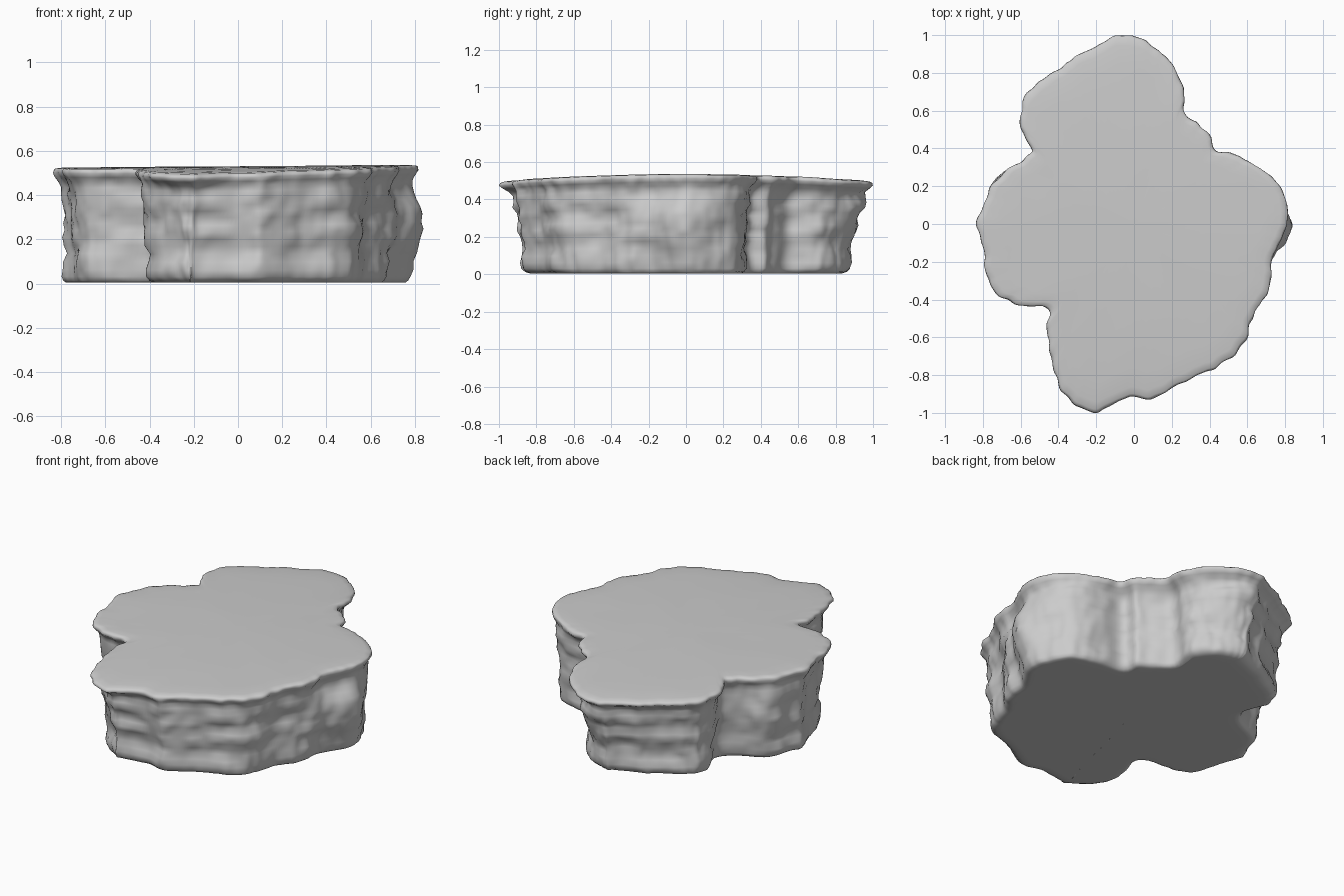
import bpy, bmesh, math
from mathutils import Vector, noise

if "Cube" in bpy.data.objects:
    bpy.data.objects.remove(bpy.data.objects["Cube"])

# Top rim outline, counter-clockwise
RIM = [(.82,.02),(.81,.12),(.77,.20),(.70,.28),(.62,.33),(.52,.37),(.42,.39),(.41,.46),(.34,.53),(.27,.58),
       (.26,.74),(.22,.83),(.14,.92),(.06,.97),(-.02,1),(-.12,1),(-.20,.935),(-.30,.90),(-.40,.82),(-.52,.74),
       (-.59,.66),(-.61,.53),(-.58,.46),(-.53,.385),(-.63,.31),(-.72,.25),(-.77,.17),(-.79,.10),(-.84,.01),
       (-.80,-.10),(-.79,-.22),(-.77,-.30),(-.72,-.38),(-.62,-.425),(-.44,-.445),(-.46,-.53),(-.45,-.66),
       (-.42,-.80),(-.38,-.88),(-.30,-.97),(-.20,-1),(-.12,-.95),(0,-.91),(.10,-.93),(.20,-.87),(.32,-.81),
       (.44,-.76),(.54,-.69),(.60,-.60),(.63,-.48),(.70,-.38),(.73,-.28),(.72,-.20),(.78,-.08)]
# Side profile: (height fraction, inward offset)
PROFILE = [(.01,.17),(.025,.145),(.06,.125),(.12,.12),(.19,.125),(.26,.135),(.33,.13),(.40,.115),(.46,.105),
           (.52,.105),(.59,.105),(.65,.095),(.71,.085),(.77,.085),(.83,.08),(.88,.06),(.92,.026),(.955,0),
           (.98,.003),(.993,.015)]
# Local bulges on the cliff: centre, outward push, radius
BULGES = [((.79,-.05,.27),.085,.13), ((.73,-.22,.25),.04,.1), ((-.68,.26,.26),.035,.15),
          ((-.78,-.05,.05),.02,.1), ((-.05,.95,.38),.045,.15), ((.78,0,.09),.02,.12)]
# Full-height swellings (+) and grooves (-): x, y, push, radius
COLUMNS = [(.12,-.88,.065,.24), (.48,-.71,.035,.18), (.68,.28,.025,.14), (-.44,-.70,.045,.16),
           (-.75,.20,.025,.14), (-.43,-.44,-.03,.05), (.34,.52,-.025,.07), (.27,.60,-.035,.045),
           (.415,.41,-.035,.045)]
COUNT = 360


def resample(points, count):
    pts = [Vector(p) for p in points]
    steps = [(pts[(i + 1) % len(pts)] - p).length for i, p in enumerate(pts)]
    gap, out, i, start = sum(steps) / count, [], 0, 0.0
    for k in range(count):
        d = k * gap
        while d > start + steps[i] and i < len(pts) - 1:
            start += steps[i]
            i += 1
        out.append(pts[i].lerp(pts[(i + 1) % len(pts)], (d - start) / steps[i]))
    return out


def smooth(points, passes):
    for _ in range(passes):
        points = [(points[i - 1] + p * 2 + points[(i + 1) % len(points)]) / 4 for i, p in enumerate(points)]
    return points


def top_height(x, y):
    return .53 - .032 * y * y + .008 * x + .003 * noise.noise(Vector((x * 4, y * 4, 7)))


rim = smooth(resample(RIM, COUNT), 1)
soft = smooth(rim, 15)
normals = []
for i in range(COUNT):
    t = soft[(i + 3) % COUNT] - soft[i - 3]
    normals.append(Vector((t.y, -t.x)).normalized())

bm = bmesh.new()


def add_ring(points):
    return [bm.verts.new(p) for p in points]


def bridge(a, b):
    for i in range(COUNT):
        j = (i + 1) % COUNT
        bm.faces.new((a[i], a[j], b[j], b[i]))


# Weathered layered cliff wall
rings = []
for frac, inset in PROFILE:
    flat = []
    wall = math.sin(math.pi * min(1, frac / .93)) ** .5 if frac < .93 else 0
    below = min(1, max(0, (.95 - frac) / .15))
    for p, n in zip(rim, normals):
        q = Vector((p.x, p.y, frac * top_height(p.x, p.y)))
        off = -inset * (.42 + .58 * p.y * p.y)
        off += wall * .022 * noise.noise(Vector((q.x * 4, q.y * 4, q.z * 14)))
        off += wall * .014 * noise.noise(Vector((q.x * 11, q.y * 11, q.z * 26 + 5)))
        off += (.014 - .006 * below) * noise.noise(Vector((q.x * 22, q.y * 22, frac * 8)))
        for centre, push, radius in BULGES:
            off += below * push * math.exp(-((q - Vector(centre)).length / radius) ** 2)
        for x, y, push, radius in COLUMNS:
            off += below * push * math.exp(-((p - Vector((x, y))).length / radius) ** 2)
        flat.append(p + n * off)
    flat = smooth(flat, 1)
    rings.append(add_ring([(f.x, f.y, frac * top_height(f.x, f.y)) for f in flat]))
for a, b in zip(rings, rings[1:]):
    bridge(a, b)

# Gently domed top and flat underside
for edge, is_top in ((rings[-1], True), (rings[0], False)):
    base, prev = [v.co.copy() for v in edge], edge
    height = top_height if is_top else (lambda x, y: .004)
    for s in (.96, .85, .68, .48, .25):
        ring = add_ring([(c.x * s, c.y * s, height(c.x * s, c.y * s)) for c in base])
        bridge(prev, ring)
        prev = ring
    tip = bm.verts.new((0, 0, height(0, 0)))
    for i in range(COUNT):
        bm.faces.new((prev[i], prev[(i + 1) % COUNT], tip))

bmesh.ops.recalc_face_normals(bm, faces=bm.faces)
mesh = bpy.data.meshes.new("rock_plateau")
bm.to_mesh(mesh)
bm.free()
mesh.shade_smooth()
rock = bpy.data.objects.new("rock_plateau", mesh)
bpy.context.collection.objects.link(rock)
